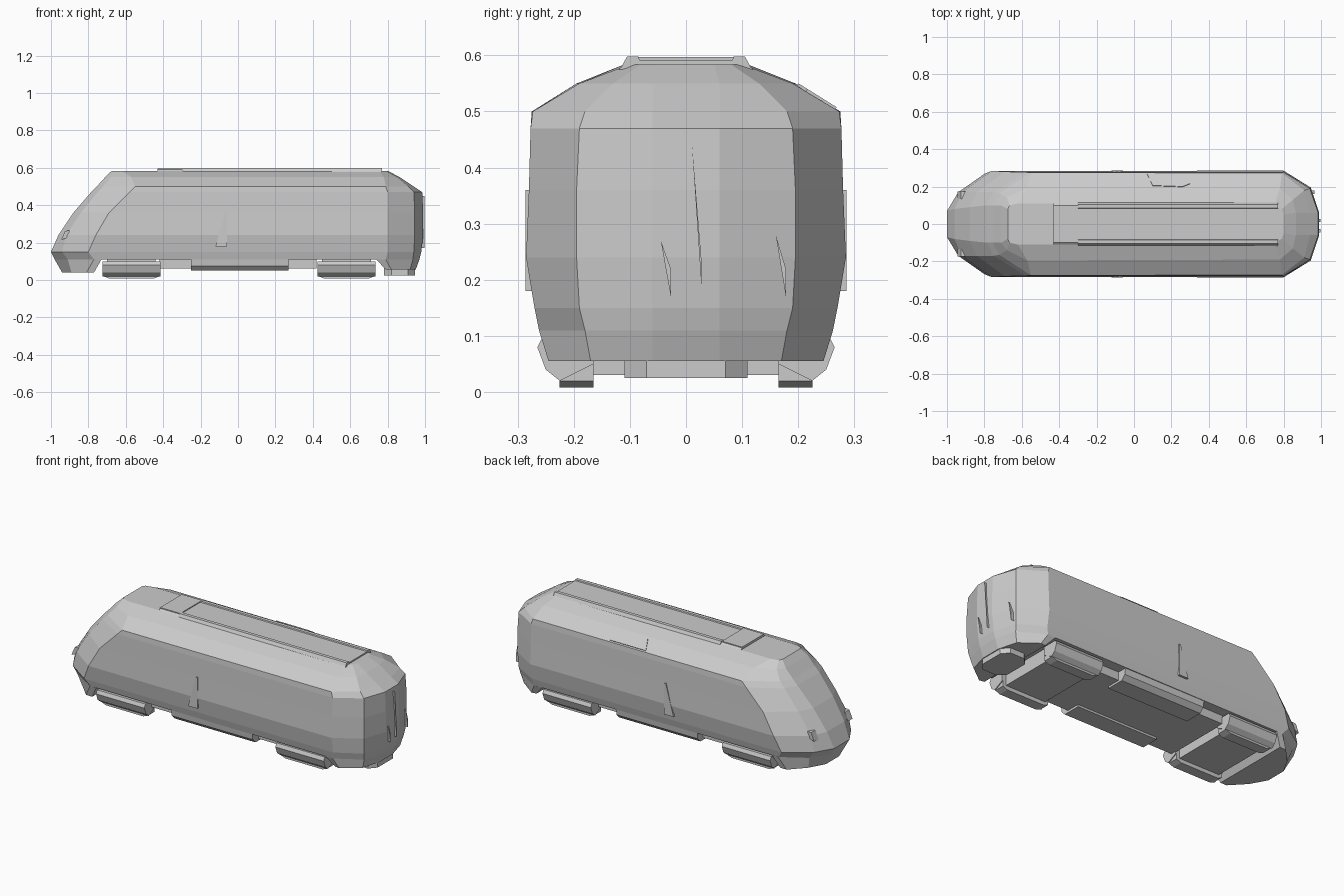
import bpy, bmesh
from mathutils import Vector

if "Cube" in bpy.data.objects:
    bpy.data.objects.remove(bpy.data.objects["Cube"])


def mesh_object(name, bm):
    bmesh.ops.recalc_face_normals(bm, faces=bm.faces)
    me = bpy.data.meshes.new(name)
    bm.to_mesh(me)
    bm.free()
    ob = bpy.data.objects.new(name, me)
    bpy.context.collection.objects.link(ob)
    return ob


def loft(name, levels):
    """Stack horizontal outlines; each level is (z, half outline from nose to tail), mirrored in y."""
    bm = bmesh.new()
    rings = []
    for z, half in levels:
        pts = half + [(x, -y) for x, y in reversed(half)]
        rings.append([bm.verts.new((x, y, z)) for x, y in pts])
    n = len(rings[0])
    for a, b in zip(rings, rings[1:]):
        for i in range(n):
            j = (i + 1) % n
            bm.faces.new((a[i], a[j], b[j], b[i]))
    bm.faces.new(rings[0])
    bm.faces.new(rings[-1])
    return mesh_object(name, bm)


def prism(name, profile, axis, lo, hi):
    """Extrude a 2D profile: axis 'x' uses (y, z), axis 'y' uses (x, z), axis 'z' uses (x, y)."""
    def place(p, t):
        return {'x': (t, p[0], p[1]), 'y': (p[0], t, p[1]), 'z': (p[0], p[1], t)}[axis]
    bm = bmesh.new()
    a = [bm.verts.new(place(p, lo)) for p in profile]
    b = [bm.verts.new(place(p, hi)) for p in profile]
    bm.faces.new(a)
    bm.faces.new(b)
    for i in range(len(a)):
        j = (i + 1) % len(a)
        bm.faces.new((a[i], a[j], b[j], b[i]))
    return mesh_object(name, bm)


def box(name, x0, x1, y0, y1, z0, z1):
    return prism(name, [(x0, z0), (x1, z0), (x1, z1), (x0, z1)], 'y', y0, y1)


# Car body: slanted nose at -x, blunt chamfered tail at +x
loft("car_body", [
    (0.11, [(-.98, .06), (-.91, .17), (-.77, .255), (.79, .262), (.935, .18), (.97, .06)]),
    (0.15, [(-1.0, .07), (-.94, .17), (-.80, .268), (.80, .270), (.94, .19), (.98, .06)]),
    (0.24, [(-.96, .08), (-.92, .17), (-.76, .284), (.80, .285), (.945, .195), (.99, .06)]),
    (0.36, [(-.88, .09), (-.84, .17), (-.69, .280), (.80, .280), (.945, .195), (.99, .06)]),
    (0.47, [(-.785, .1), (-.75, .17), (-.58, .277), (.80, .277), (.94, .19), (.985, .06)]),
    (0.50, [(-.755, .1), (-.72, .165), (-.55, .275), (.79, .273), (.91, .18), (.94, .06)]),
    (0.55, [(-.71, .1), (-.68, .14), (-.57, .195), (.78, .19), (.85, .13), (.865, .06)]),
    (0.584, [(-.675, .08), (-.665, .1), (-.62, .11), (.75, .1), (.79, .08), (.80, .05)]),
])

# Low aprons below the nose and the tail
loft("front_apron", [
    (0.04, [(-.94, .06), (-.89, .15), (-.81, .235), (-.77, .235)]),
    (0.11, [(-.98, .06), (-.91, .17), (-.77, .255), (-.73, .257)]),
])
loft("rear_apron", [
    (0.055, [(.79, .24), (.82, .245), (.92, .17), (.95, .06)]),
    (0.11, [(.74, .262), (.79, .262), (.935, .18), (.97, .06)]),
])
prism("rear_coupler_plate", [(.78, -.07), (.82, -.11), (.91, -.11), (.945, -.07),
                             (.945, .07), (.91, .11), (.82, .11), (.78, .07)], 'z', .025, .07)

# Raised roof panel with a step near the front and a sloped outer frame
prism("roof_panel_base", [(-.12, .575), (.12, .575), (.10, .592), (-.10, .592)], 'x', -.43, .77)
for s in (-1, 1):
    prism("roof_rail", [(s * .115, .58), (s * .105, .598), (s * .085, .598), (s * .08, .585)],
          'x', -.30, .77)
box("roof_front_rib", -.43, -.30, -.10, .10, .585, .597)

# Hatch on the roof shoulder of the far side
normal = Vector((0, .05, .085)).normalized()
bm = bmesh.new()
hatch = [(.07, .9), (.10, .12), (.26, .05), (.30, .25), (.30, .9)]
rows = []
for h in (-.004, .003):
    rows.append([bm.verts.new(Vector((x, .195 + .08 * t, .55 - .05 * t)) + normal * h)
                 for x, t in hatch])
bm.faces.new(rows[0])
bm.faces.new(rows[1])
for i in range(5):
    j = (i + 1) % 5
    bm.faces.new((rows[0][i], rows[0][j], rows[1][j], rows[1][i]))
mesh_object("roof_hatch", bm)

# Bogies: flat centre frame and bevelled side frames
for x, label in ((-.57, "front"), (.58, "rear")):
    box(label + "_bogie_frame", x - .13, x + .13, -.17, .17, .03, .12)
    for s in (-1, 1):
        prism(label + "_bogie_lower_side",
              [(x - .15, .02), (x - .12, .008), (x + .12, .008), (x + .15, .02),
               (x + .15, .06), (x - .15, .06)], 'y', s * .165, s * .225)
        prism(label + "_bogie_upper_side",
              [(s * .165, .05), (s * .225, .02), (s * .25, .04), (s * .265, .08),
               (s * .255, .10), (s * .165, .10)], 'x', x - .155, x + .155)

# Underfloor equipment between the bogies
box("underfloor", -.42, .42, -.20, .20, .062, .12)
for s in (-1, 1):
    prism("equipment_box", [(s * .12, .05), (s * .225, .05), (s * .25, .075),
                            (s * .255, .115), (s * .12, .115)], 'x', -.25, .27)

# Door posts on the sides and small lamps on the nose
for s in (-1, 1):
    prism("door_seam", [(-.12, .18), (-.06, .18), (-.06, .36), (-.07, .36)], 'y', s * .27, s * .286)
    prism("headlamp", [(-.945, .215), (-.915, .225), (-.90, .265), (-.925, .262)],
          'y', s * .135, s * .175)

# Thin vertical ribs on the tail face
for y, z0, z1 in ((-.035, .17, .27), (.02, .18, .45), (.17, .17, .28)):
    prism("tail_rib", [(y - .01, z1), (y + .008, z0 + .05), (y + .008, z0)], 'x', .94,
          .998 if abs(y) < .06 else .965)
